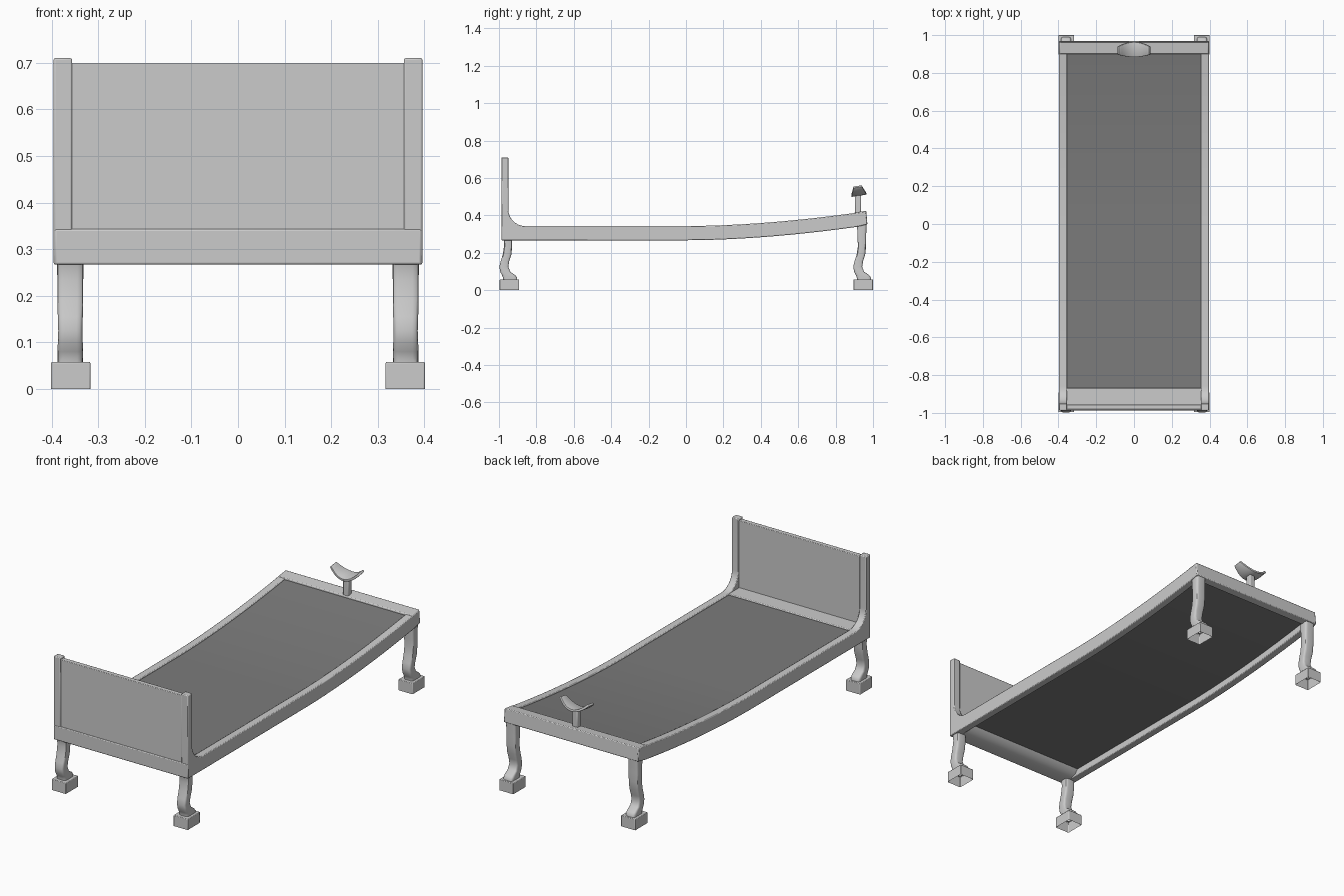
import bpy, bmesh, math

if "Cube" in bpy.data.objects:
    bpy.data.objects.remove(bpy.data.objects["Cube"])

def rise(y):
    """Upward sweep of the frame toward the back end."""
    return 0.077 * (max(0.0, y) / 0.95) ** 1.8

def finish(name, bm, bevel=0.0, mirror=False, solid=0.0):
    bmesh.ops.recalc_face_normals(bm, faces=bm.faces)
    me = bpy.data.meshes.new(name)
    bm.to_mesh(me)
    bm.free()
    ob = bpy.data.objects.new(name, me)
    bpy.context.collection.objects.link(ob)
    bpy.ops.object.select_all(action='DESELECT')
    bpy.context.view_layer.objects.active = ob
    ob.select_set(True)
    bpy.ops.object.shade_smooth_by_angle(angle=math.radians(35))
    if solid:
        m = ob.modifiers.new("thickness", 'SOLIDIFY')
        m.thickness, m.offset = solid, 0
    if bevel:
        m = ob.modifiers.new("soft_edges", 'BEVEL')
        m.width, m.segments, m.limit_method = bevel, 2, 'ANGLE'
        m.angle_limit = math.radians(40)
    if mirror:
        ob.modifiers.new("mirror", 'MIRROR')
    return ob

def prism(name, pts, x0, x1, bevel=0.004, mirror=False):
    """Extrude a side (y, z) outline along x."""
    bm = bmesh.new()
    f = bm.faces.new([bm.verts.new((x0, y, z)) for y, z in pts])
    ext = bmesh.ops.extrude_face_region(bm, geom=[f])['geom']
    for v in ext:
        if isinstance(v, bmesh.types.BMVert):
            v.co.x = x1
    # extrusion keeps the start face for open meshes; make sure both caps exist
    bm.verts.ensure_lookup_table()
    return finish(name, bm, bevel, mirror)

def box(name, x0, x1, y0, y1, z0, z1, bevel=0.003, mirror=False):
    return prism(name, [(y0, z0), (y1, z0), (y1, z1), (y0, z1)], x0, x1, bevel, mirror)

# Side rails that turn up into the footboard posts
ys = [-0.86, -0.4, 0.0] + [0.08 * i for i in range(1, 12)] + [0.91]
outline = [(-0.985, 0.267)] + [(y, 0.267 + rise(y)) for y in ys[1:]]
outline += [(0.969, 0.352), (0.962, 0.421)]
outline += [(y, 0.343 + rise(y)) for y in reversed(ys[1:])]
outline += [(-0.86 - 0.09 * math.sin(a), 0.433 - 0.09 * math.cos(a))
            for a in [i * math.pi / 16 for i in range(9)]]
outline += [(-0.95, 0.71), (-0.987, 0.71)]
prism("side_rail", outline, 0.356, 0.396, mirror=True)

# Front and back cross rails
prism("front_rail", [(-0.987, 0.267), (-0.93, 0.267), (-0.89, 0.28), (-0.868, 0.305),
                     (-0.868, 0.343), (-0.987, 0.343)], -0.394, 0.394)
prism("back_rail", [(0.93, 0.346), (0.970, 0.352), (0.964, 0.424), (0.90, 0.416),
                    (0.90, 0.38)], -0.394, 0.394)

# Sleeping surface slab following the sweep
sy = [-0.88, -0.4, 0.0] + [0.08 * i for i in range(1, 12)] + [0.92]
slab = [(y, 0.302 + rise(y)) for y in sy] + [(y, 0.337 + rise(y)) for y in reversed(sy)]
sheet = prism("sleeping_surface", slab, -0.365, 0.365, bevel=0)
mat = bpy.data.materials.new("dark_weave")
mat.diffuse_color = (0.2, 0.2, 0.2, 1)
mat.use_nodes = True
mat.node_tree.nodes["Principled BSDF"].inputs["Base Color"].default_value = mat.diffuse_color
sheet.data.materials.append(mat)

# Footboard panel
box("footboard", -0.36, 0.36, -0.982, -0.956, 0.33, 0.70)

# Animal-style legs: (centre y, z, half depth, half width)
LEG = [(-0.952, 0.28, 0.023, 0.029), (-0.951, 0.235, 0.022, 0.028),
       (-0.957, 0.19, 0.023, 0.028), (-0.968, 0.155, 0.023, 0.027),
       (-0.974, 0.125, 0.024, 0.026), (-0.966, 0.098, 0.027, 0.027),
       (-0.948, 0.08, 0.036, 0.028), (-0.940, 0.066, 0.038, 0.028),
       (-0.940, 0.05, 0.038, 0.028)]

def leg(name, shift, top):
    bm = bmesh.new()
    rings = []
    for y, z, d, w in [(LEG[0][0], top, 0.026, 0.029)] + LEG:
        ring = []
        for i in range(16):
            a = 2 * math.pi * (i + 0.5) / 16
            c, s = math.cos(a), math.sin(a)
            px = math.copysign(abs(c) ** 0.4, c) * w
            py = math.copysign(abs(s) ** 0.4, s) * d
            ring.append(bm.verts.new((0.36 + px, y + shift + py, z)))
        rings.append(ring)
    for r, q in zip(rings, rings[1:]):
        for i in range(16):
            j = (i + 1) % 16
            bm.faces.new((r[i], r[j], q[j], q[i]))
    finish(name, bm, mirror=True)

    # Foot block, open underneath
    bm = bmesh.new()
    bmesh.ops.create_cube(bm, size=1)
    for v in bm.verts:
        v.co = (0.359 + v.co.x * 0.084, -0.944 + shift + v.co.y * 0.104,
                (v.co.z + 0.5) * 0.058)
    low = [f for f in bm.faces if f.calc_center_median().z < 0.001]
    bmesh.ops.delete(bm, geom=low, context='FACES_ONLY')
    finish(name + "_block", bm, 0.003, True)

leg("front_leg", 0.0, 0.285)
leg("back_leg", 1.892, 0.365)

# Headrest: post and tilted curved cradle
box("headrest_post", -0.016, 0.016, 0.904, 0.936, 0.40, 0.510, 0.005)
bm = bmesh.new()
rows = []
for i in range(13):
    t = -1 + i / 6
    half = 0.040 - 0.018 * t * t
    row = []
    for s in (-1, 1):
        y = 0.924 - 0.006 * t * t + s * half
        row.append(bm.verts.new((0.083 * t, y,
                                 0.511 + 0.044 * t * t + 0.15 * (y - 0.924))))
    rows.append(row)
for a, b in zip(rows, rows[1:]):
    bm.faces.new((a[0], b[0], b[1], a[1]))
finish("headrest_cradle", bm, 0.002, solid=0.012)
